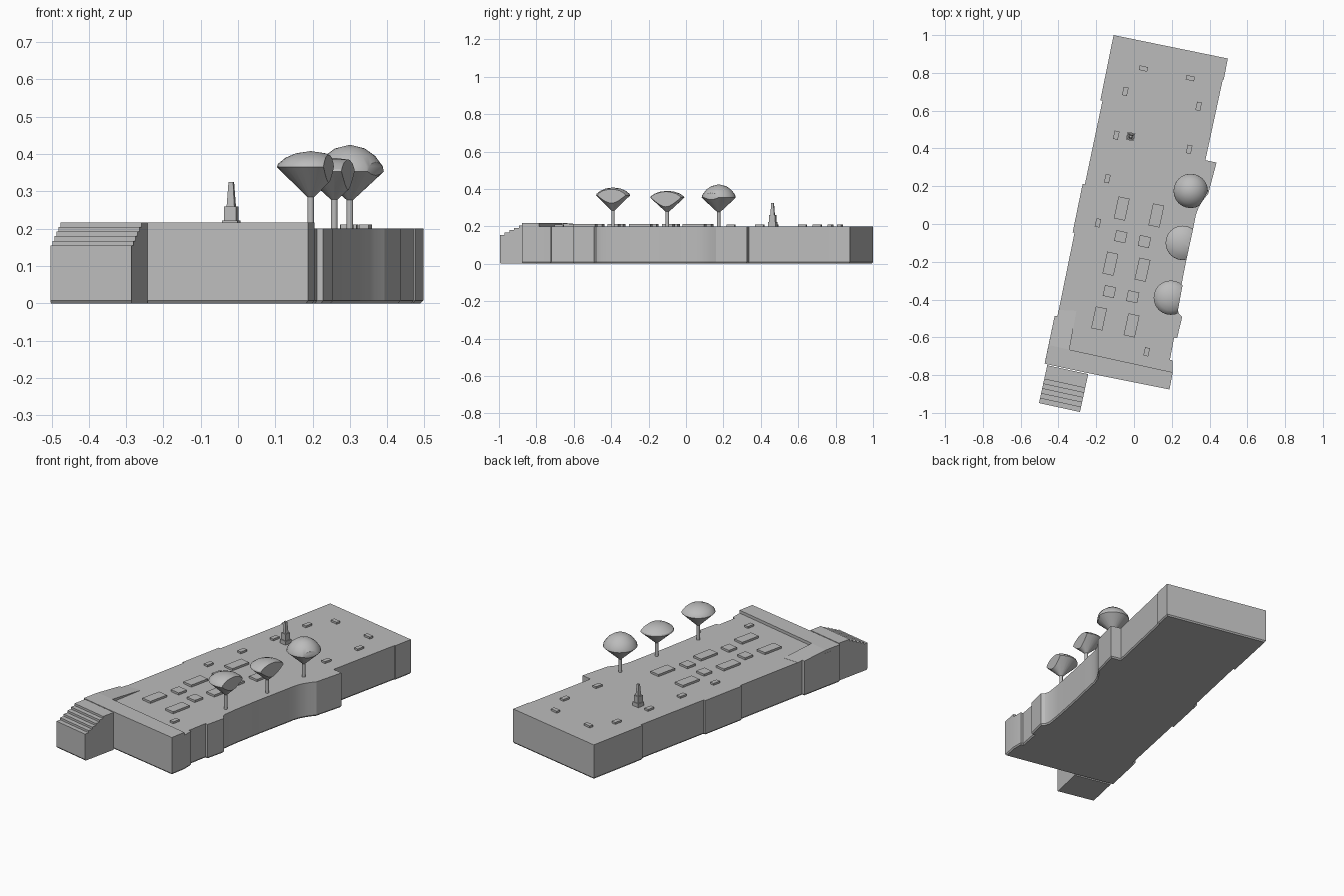
import bpy, bmesh, math
from mathutils import Vector, Matrix

if "Cube" in bpy.data.objects:
    bpy.data.objects.remove(bpy.data.objects["Cube"])

ANGLE = math.radians(-12.3)            # the plaza is turned on the ground
U = Vector((0.213, 0.977, 0))          # along the plaza
V = Vector((0.977, -0.213, 0))         # across the plaza
ROOF = 0.2

stone = bpy.data.materials.new("grey_stone")
stone.diffuse_color = (0.5, 0.5, 0.5, 1)
stone.use_nodes = True
stone.node_tree.nodes["Principled BSDF"].inputs["Base Color"].default_value = stone.diffuse_color


def finish(name, bm, smooth=None):
    bmesh.ops.recalc_face_normals(bm, faces=bm.faces)
    me = bpy.data.meshes.new(name)
    bm.to_mesh(me)
    bm.free()
    me.materials.append(stone)
    ob = bpy.data.objects.new(name, me)
    bpy.context.collection.objects.link(ob)
    if smooth:
        bpy.ops.object.select_all(action='DESELECT')
        bpy.context.view_layer.objects.active = ob
        ob.select_set(True)
        bpy.ops.object.shade_smooth_by_angle(angle=math.radians(smooth))
    return ob


def prism(name, pts, z0, tops, smooth=None, chamfer=0):
    """Upright prism; tops is one height or a height per corner."""
    if not isinstance(tops, (list, tuple)):
        tops = [tops] * len(pts)
    bm = bmesh.new()
    low = [bm.verts.new((x, y, z0 + chamfer)) for x, y in pts]
    top = [bm.verts.new((x, y, z)) for (x, y), z in zip(pts, tops)]
    n = len(pts)
    for i in range(n):
        j = (i + 1) % n
        bm.faces.new((low[i], low[j], top[j], top[i]))
    bottom = bm.faces.new(low[::-1])
    bm.faces.new(top)
    bmesh.ops.recalc_face_normals(bm, faces=bm.faces)
    if chamfer:
        bmesh.ops.inset_region(bm, faces=[bottom], thickness=0.006, use_even_offset=True)
        for v in bottom.verts:
            v.co.z = z0
    return finish(name, bm, smooth)


def box(name, x, y, w, d, z0, z1, taper=1.0):
    bm = bmesh.new()
    bmesh.ops.create_cube(bm, size=1)
    for v in bm.verts:
        k = taper if v.co.z > 0 else 1
        v.co = Vector((v.co.x * w * k, v.co.y * d * k, z1 if v.co.z > 0 else z0))
    bmesh.ops.transform(bm, matrix=Matrix.Translation((x, y, 0)) @ Matrix.Rotation(ANGLE, 4, 'Z'),
                        verts=bm.verts)
    return finish(name, bm)


# Main slab with its stepped sides and the hollowed right wall
outline = [
    (-0.24, -0.79), (0.188, -0.876), (0.205, -0.785), (0.205, -0.722), (0.19, -0.72),
    (0.212, -0.602), (0.228, -0.605), (0.255, -0.492), (0.238, -0.476), (0.231, -0.45),
    (0.244, -0.36), (0.278, -0.185), (0.302, -0.075), (0.318, 0.0), (0.328, 0.05),
    (0.343, 0.09), (0.366, 0.127), (0.393, 0.16),
    (0.437, 0.325), (0.378, 0.338), (0.47, 0.765), (0.475, 0.765), (0.497, 0.876),
    (-0.108, 1.0), (-0.178, 0.655), (-0.167, 0.652), (-0.26, 0.21), (-0.272, 0.212),
    (-0.325, -0.045), (-0.315, -0.047), (-0.405, -0.488), (-0.42, -0.486),
    (-0.473, -0.738), (-0.463, -0.742),
]
prism("plaza_base", outline, 0, ROOF, smooth=24, chamfer=0.008)

# Raised front terrace and the ramp behind its left end
prism("front_terrace",
      [(-0.24, -0.79), (0.188, -0.876), (0.205, -0.785), (-0.342, -0.665),
       (-0.452, -0.64), (-0.473, -0.738), (-0.463, -0.742)], ROOF, 0.217)
prism("side_ramp",
      [(-0.452, -0.64), (-0.342, -0.665), (-0.305, -0.46), (-0.40, -0.455), (-0.405, -0.488),
       (-0.42, -0.486)],
      ROOF - 0.002, [0.217, 0.217, 0.2005, 0.2005, 0.203, 0.203])

# Stairs: stepped side profile swept across
profile = [(0.205, 0), (0.006, 0), (0, 0.008)]
for i in range(6):
    z = 0.155 + 0.0124 * i
    profile += [(0.026 * i, z), (0.026 * (i + 1) if i < 5 else 0.205, z)]
bm = bmesh.new()
start = Vector((-0.503, -0.948, 0))
face = bm.faces.new([bm.verts.new(start + U * a + Vector((0, 0, z))) for a, z in profile])
swept = bmesh.ops.extrude_face_region(bm, geom=[face])
bmesh.ops.translate(bm, vec=V * 0.222,
                    verts=[g for g in swept["geom"] if isinstance(g, bmesh.types.BMVert)])
finish("front_stairs", bm)

# Low planters on the deck: (x, y, length of the long ones or square ones)
LONG, SQUARE = 0.118, 0.058
planters = [
    (-0.065, 0.082, LONG), (0.118, 0.045, LONG), (-0.07, -0.067, SQUARE), (0.055, -0.093, SQUARE),
    (-0.125, -0.21, LONG), (0.045, -0.242, LONG), (-0.13, -0.358, SQUARE), (-0.007, -0.385, SQUARE),
    (-0.185, -0.5, LONG), (-0.013, -0.537, LONG),
]
for x, y, length in planters:
    box("planter", x, y, 0.06, length, ROOF, 0.212)

# Benches, the first two turned crosswise
benches = [(0.05, 0.823), (0.298, 0.772), (-0.046, 0.702), (0.342, 0.623), (-0.094, 0.47),
           (0.292, 0.395), (-0.141, 0.24), (-0.191, 0.006), (0.067, -0.677)]
for i, (x, y) in enumerate(benches):
    w, d = (0.045, 0.024) if i < 2 else (0.026, 0.045)
    box("bench", x, y, w, d, ROOF, 0.211)

# Monument
box("monument_step", -0.018, 0.463, 0.042, 0.042, ROOF, 0.222)
box("monument_plinth", -0.018, 0.463, 0.033, 0.033, 0.222, 0.26)
box("monument_obelisk", -0.018, 0.463, 0.021, 0.021, 0.26, 0.325, taper=0.6)


# Trees: lathed trunk, cone and dome, sliced flat on the side facing the edge
def tree(x, y, neck, rim, top, cut, normal):
    h = top - rim
    prof = [(0.009, ROOF), (0.009, neck), (0.091, rim), (0.088, rim + h * 0.2),
            (0.068, rim + h * 0.58), (0.04, rim + h * 0.86), (0, top)]
    bm = bmesh.new()
    vs = [bm.verts.new((r, 0, z)) for r, z in prof]
    es = [bm.edges.new(p) for p in zip(vs, vs[1:])]
    bmesh.ops.spin(bm, geom=vs + es, cent=(0, 0, 0), axis=(0, 0, 1),
                   angle=2 * math.pi, steps=24)
    bmesh.ops.remove_doubles(bm, verts=bm.verts, dist=1e-4)
    n = Vector(normal).normalized()
    bmesh.ops.bisect_plane(bm, geom=bm.verts[:] + bm.edges[:] + bm.faces[:],
                           plane_co=n * cut, plane_no=n, clear_outer=True)
    rim_edges = [e for e in bm.edges if e.is_boundary
                 and all(abs(v.co.dot(n) - cut) < 1e-4 for v in e.verts)]
    bmesh.ops.holes_fill(bm, edges=rim_edges, sides=0)
    bmesh.ops.translate(bm, vec=(x, y, 0), verts=bm.verts)
    finish("tree", bm, smooth=32)


tree(0.30, 0.175, 0.277, 0.353, 0.425, 0.08, (0.86, -0.5, 0))
tree(0.258, -0.10, 0.278, 0.353, 0.39, 0.038, (0.977, -0.213, 0))
tree(0.195, -0.39, 0.285, 0.365, 0.408, 0.049, (0.977, -0.18, 0))
